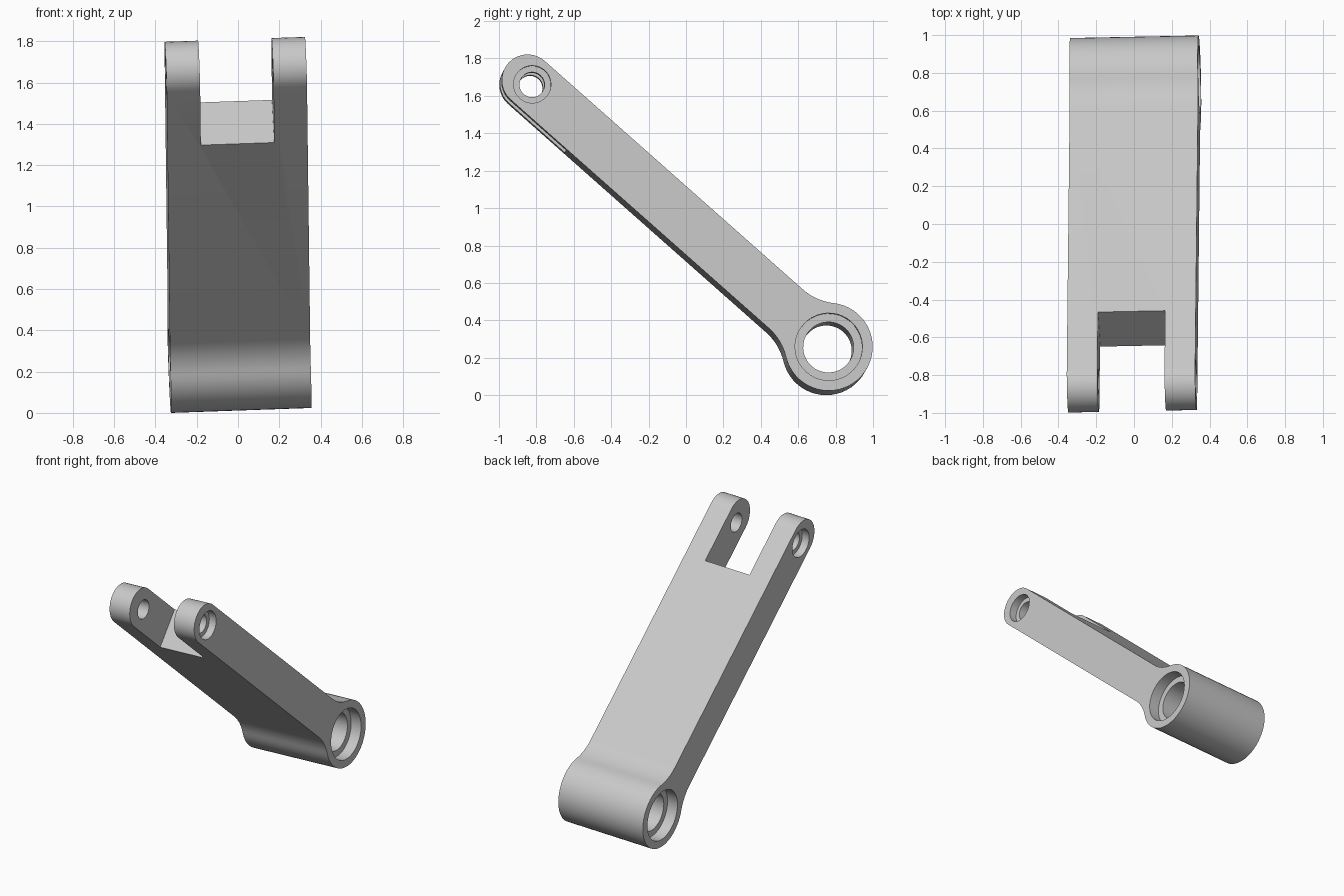
import bpy, bmesh
from math import sin, cos, pi, atan2, sqrt
from mathutils import Matrix, Vector

cube = bpy.data.objects.get("Cube")
if cube:
    bpy.data.objects.remove(cube, do_unlink=True)

# Dimensions: local x is the pin axis, y runs along the arm, z is its thickness
HALF_WIDTH = 0.34
HALF_THICK = 0.138
HUB_R = 0.235
FILLET_R = 0.30
PIN_Y = -2.117
TIP_Y = -2.15
SLOT_HALF = 0.178
SLOT_FLOOR = -1.75

grey = bpy.data.materials.new("light_grey_metal")
grey.use_nodes = True
colour = (0.58, 0.58, 0.58, 1)
grey.diffuse_color = colour
grey.node_tree.nodes["Principled BSDF"].inputs["Base Color"].default_value = colour


def make_object(name, bm):
    bmesh.ops.recalc_face_normals(bm, faces=bm.faces)
    mesh = bpy.data.meshes.new(name)
    bm.to_mesh(mesh)
    bm.free()
    mesh.materials.append(grey)
    obj = bpy.data.objects.new(name, mesh)
    bpy.context.collection.objects.link(obj)
    return obj


def arc(cy, cz, r, start, end, steps):
    angles = [start + (end - start) * i / steps for i in range(steps + 1)]
    return [(cy + r * cos(a), cz + r * sin(a)) for a in angles]


def cylinder(name, r, x0, x1, y):
    bm = bmesh.new()
    place = Matrix.Translation(((x0 + x1) / 2, y, 0)) @ Matrix.Rotation(pi / 2, 4, 'Y')
    bmesh.ops.create_cone(bm, cap_ends=True, segments=40, radius1=r, radius2=r,
                          depth=x1 - x0, matrix=place)
    return make_object(name, bm)


def cut(target, cutter):
    cutter.hide_render = True
    mod = target.modifiers.new("cut", 'BOOLEAN')
    mod.object = cutter
    mod.operation = 'DIFFERENCE'
    mod.solver = 'EXACT'
    bpy.context.view_layer.objects.active = target
    bpy.ops.object.modifier_apply(modifier=mod.name)
    bpy.data.objects.remove(cutter, do_unlink=True)


# Side profile: hub arc, concave fillets blending into the bar, round tip
fz = HALF_THICK + FILLET_R
fy = -sqrt((HUB_R + FILLET_R) ** 2 - fz ** 2)
join = atan2(fz, fy)
hub = arc(0, 0, HUB_R, -join, join, 36)
upper = arc(fy, fz, FILLET_R, join - pi, -pi / 2, 8)[1:]
tip = arc(TIP_Y, 0, HALF_THICK, pi / 2, 3 * pi / 2, 20)
lower = [(y, -z) for y, z in reversed(upper)]

bm = bmesh.new()
verts = [bm.verts.new((-HALF_WIDTH, y, z)) for y, z in hub + upper + tip + lower]
side = bm.faces.new(verts)
extruded = bmesh.ops.extrude_face_region(bm, geom=[side])["geom"]
moved = [v for v in extruded if isinstance(v, bmesh.types.BMVert)]
bmesh.ops.translate(bm, verts=moved, vec=(2 * HALF_WIDTH, 0, 0))
arm = make_object("link_arm", bm)

# Fork slot between the two prongs
bm = bmesh.new()
bmesh.ops.create_cube(bm, size=1, matrix=Matrix.Translation((0, SLOT_FLOOR - 0.5, 0))
                      @ Matrix.Diagonal((2 * SLOT_HALF, 1, 1, 1)))
cut(arm, make_object("slot_cutter", bm))

# Through holes with a wider seat sunk into both outer faces
for y, hole_r, seat_r, depth in ((0, 0.135, 0.18, 0.08), (PIN_Y, 0.067, 0.10, 0.055)):
    cut(arm, cylinder("hole_cutter", hole_r, -0.5, 0.5, y))
    cut(arm, cylinder("seat_cutter", seat_r, HALF_WIDTH - depth, 0.5, y))
    cut(arm, cylinder("seat_cutter", seat_r, -0.5, depth - HALF_WIDTH, y))

# Tilt the arm into its slanted pose
pin_axis = Vector((1, 0.02, 0.035)).normalized()
along = Vector((0.008, 0.749, -0.663))
along = (along - along.dot(pin_axis) * pin_axis).normalized()
thick = pin_axis.cross(along)
pose = Matrix((pin_axis, along, thick)).transposed().to_4x4()
arm.data.transform(Matrix.Translation((0.005, 0.758, 0.247)) @ pose)

# Rest on the ground and centre
pts = [v.co for v in arm.data.vertices]
lo = [min(p[i] for p in pts) for i in range(3)]
hi = [max(p[i] for p in pts) for i in range(3)]
arm.data.transform(Matrix.Translation((-(lo[0] + hi[0]) / 2, -(lo[1] + hi[1]) / 2, -lo[2])))

bpy.ops.object.select_all(action='DESELECT')
arm.select_set(True)
bpy.context.view_layer.objects.active = arm
bpy.ops.object.shade_smooth_by_angle(angle=pi / 6)
